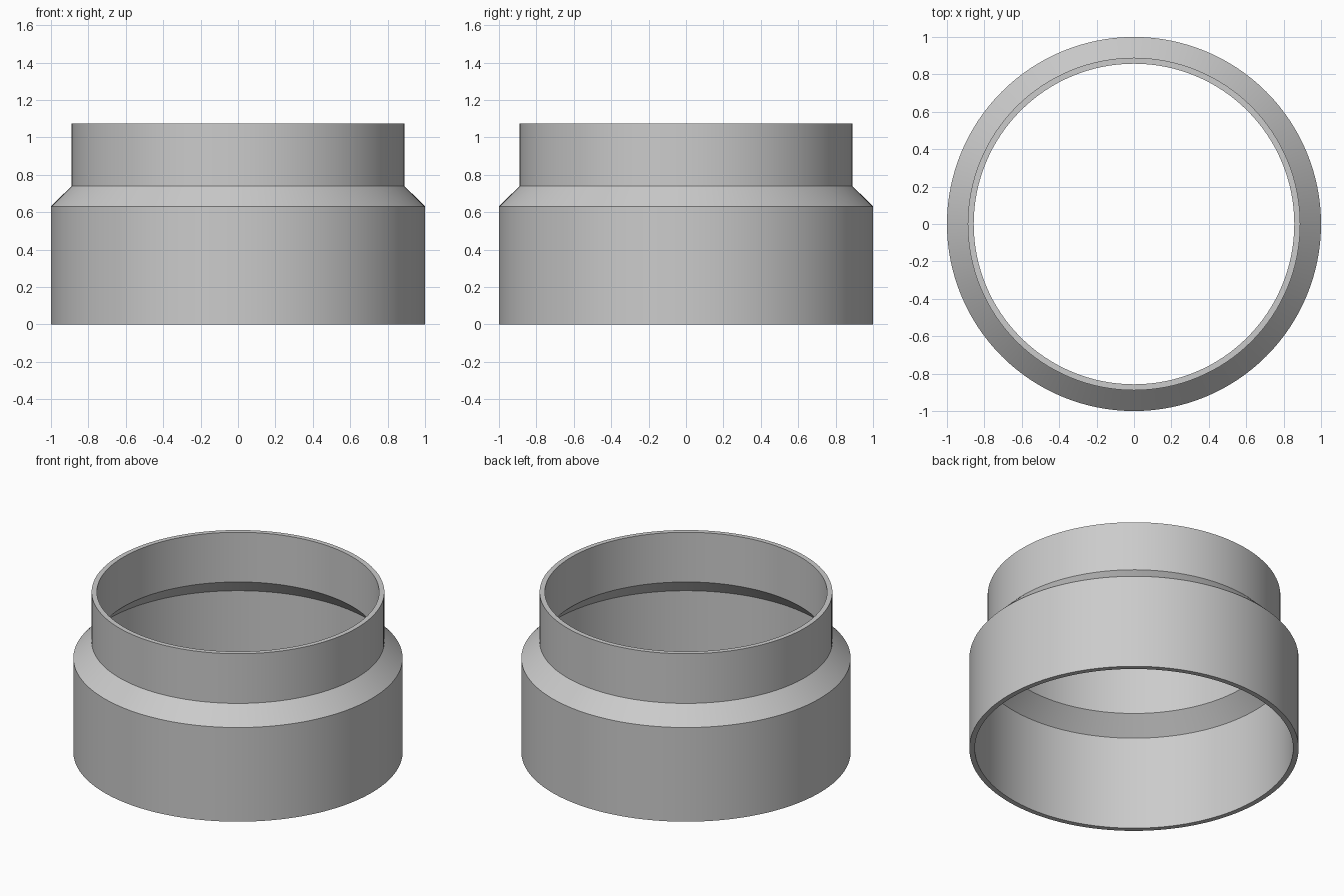
import bpy
import bmesh
import math

if "Cube" in bpy.data.objects:
    bpy.data.objects.remove(bpy.data.objects["Cube"])

SEGMENTS = 128

# Closed wall section (radius, height): outside going up, then inside going down
PROFILE = [
    (1.0, 0.0), (1.0, 0.631), (0.889, 0.741), (0.889, 1.074),
    (0.857, 1.074), (0.857, 0.741), (0.967, 0.631), (0.967, 0.0),
]

grey = bpy.data.materials.new("plain grey")
grey.diffuse_color = (0.6, 0.6, 0.6, 1.0)
grey.use_nodes = True
grey.node_tree.nodes["Principled BSDF"].inputs["Base Color"].default_value = grey.diffuse_color


def lathe(name, profile, material):
    """Revolve a closed section around the z axis."""
    bm = bmesh.new()
    rings = []
    for i in range(SEGMENTS):
        a = 2 * math.pi * i / SEGMENTS
        rings.append([bm.verts.new((r * math.cos(a), r * math.sin(a), z))
                      for r, z in profile])
    n = len(profile)
    for i, ring in enumerate(rings):
        following = rings[(i + 1) % SEGMENTS]
        for j in range(n):
            k = (j + 1) % n
            bm.faces.new((ring[j], following[j], following[k], ring[k]))
    bmesh.ops.recalc_face_normals(bm, faces=bm.faces)
    mesh = bpy.data.meshes.new(name)
    bm.to_mesh(mesh)
    bm.free()
    mesh.materials.append(material)
    obj = bpy.data.objects.new(name, mesh)
    bpy.context.collection.objects.link(obj)
    return obj


# Stepped pipe reducer: wide sleeve, sloped shoulder and narrow collar
reducer = lathe("reducer_sleeve", PROFILE, grey)
bpy.context.view_layer.objects.active = reducer
reducer.select_set(True)
bpy.ops.object.shade_smooth_by_angle(angle=math.radians(30))
